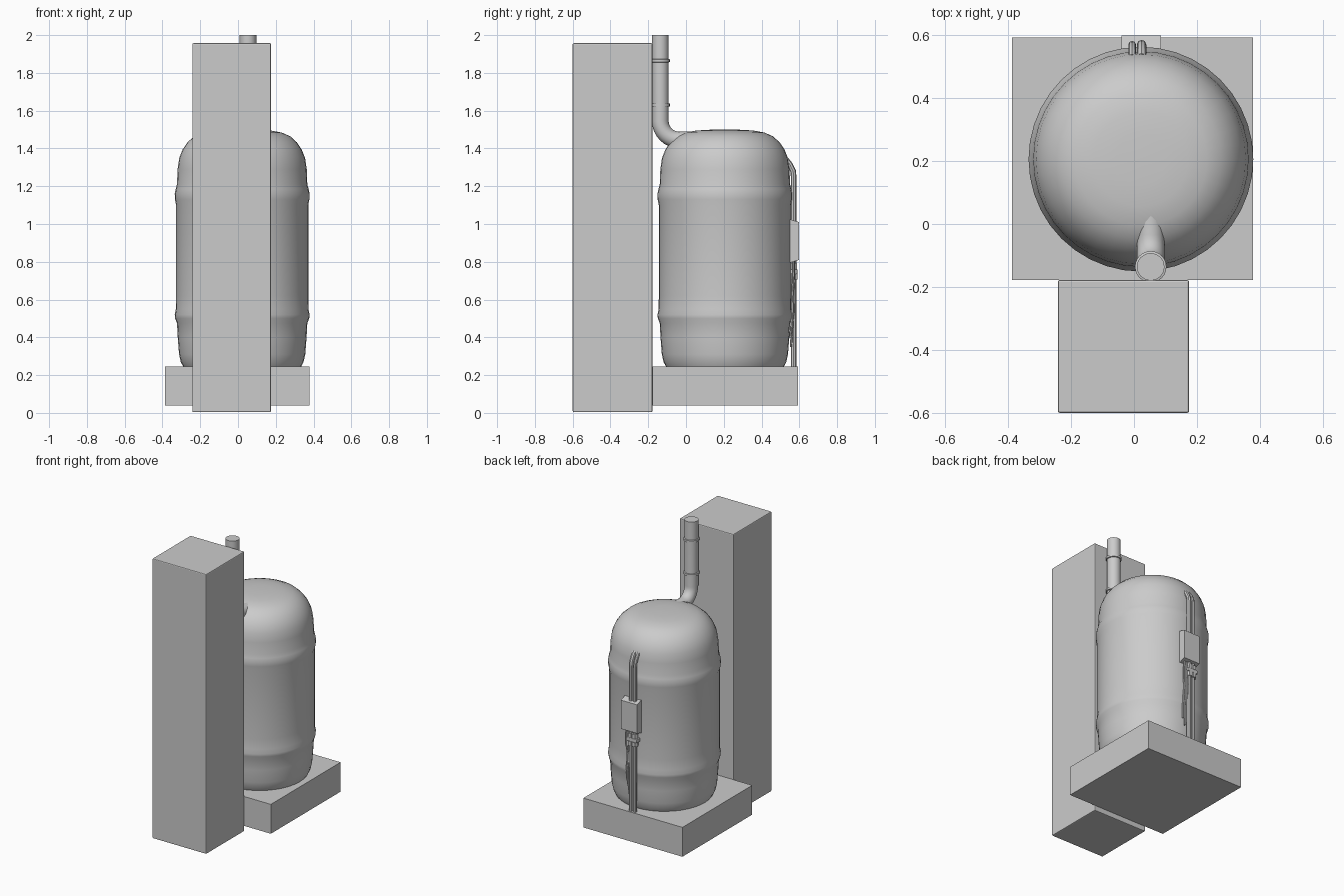
import bpy, bmesh, math
from mathutils import Vector

if "Cube" in bpy.data.objects:
    bpy.data.objects.remove(bpy.data.objects["Cube"])


def smooth(ob, angle=40):
    bpy.ops.object.select_all(action='DESELECT')
    ob.select_set(True)
    bpy.context.view_layer.objects.active = ob
    bpy.ops.object.shade_smooth_by_angle(angle=math.radians(angle))


def box(name, lo, hi, bevel=0.0):
    lo, hi = Vector(lo), Vector(hi)
    bpy.ops.mesh.primitive_cube_add(size=1, location=(lo + hi) / 2)
    ob = bpy.context.object
    ob.name = name
    ob.scale = hi - lo
    bpy.ops.object.transform_apply(location=False, rotation=False, scale=True)
    if bevel:
        m = ob.modifiers.new("bevel", 'BEVEL')
        m.width, m.segments = bevel, 2
    return ob


def lathe(name, profile, centre, segments):
    """Revolve (radius, z) points about a vertical axis and cap both ends."""
    bm = bmesh.new()
    rings = []
    for r, z in profile:
        rings.append([bm.verts.new((r * math.cos(2 * math.pi * i / segments),
                                    r * math.sin(2 * math.pi * i / segments), z))
                      for i in range(segments)])
    for a, b in zip(rings, rings[1:]):
        for i in range(segments):
            j = (i + 1) % segments
            bm.faces.new((a[i], a[j], b[j], b[i]))
    bm.faces.new(rings[0][::-1])
    bm.faces.new(rings[-1])
    me = bpy.data.meshes.new(name)
    bm.to_mesh(me)
    bm.free()
    ob = bpy.data.objects.new(name, me)
    ob.location = (*centre, 0)
    bpy.context.collection.objects.link(ob)
    smooth(ob)
    return ob


def tube(name, points, radius, resolution=4, spline_type='POLY'):
    cu = bpy.data.curves.new(name, 'CURVE')
    cu.dimensions = '3D'
    cu.bevel_depth, cu.bevel_resolution = radius, resolution
    cu.use_fill_caps = True
    sp = cu.splines.new(spline_type)
    sp.points.add(len(points) - 1)
    for p, co in zip(sp.points, points):
        p.co = (*co, 1)
    if spline_type == 'NURBS':
        sp.order_u, sp.use_endpoint_u, sp.resolution_u = 3, True, 4
    ob = bpy.data.objects.new(name, cu)
    bpy.context.collection.objects.link(ob)
    bpy.ops.object.select_all(action='DESELECT')
    ob.select_set(True)
    bpy.context.view_layer.objects.active = ob
    bpy.ops.object.convert(target='MESH')
    ob = bpy.context.object
    smooth(ob)
    return ob


# Tall cabinet and slab base
box("cabinet", (-0.242, -0.6, 0.004), (0.175, -0.178, 1.957), 0.006)
box("base_slab", (-0.387, -0.178, 0.04), (0.378, 0.592, 0.245))

# Tank with two swollen bands and rounded shoulders
lathe("tank", [(0.312, 0.245), (0.325, 0.27), (0.334, 0.31), (0.341, 0.40),
               (0.345, 0.475), (0.355, 0.50), (0.357, 0.52), (0.351, 0.55),
               (0.350, 0.62), (0.350, 1.10), (0.356, 1.13), (0.357, 1.16),
               (0.352, 1.185), (0.345, 1.21), (0.342, 1.29), (0.333, 1.35),
               (0.315, 1.395), (0.29, 1.432), (0.255, 1.464), (0.21, 1.484),
               (0.15, 1.495), (0.08, 1.499), (0.01, 1.5)], (0.022, 0.206), 40)

# Vent pipe: elbow out of the shoulder, then straight up
PX, PY, BEND = 0.053, -0.136, 0.10
elbow = [(PX, PY + BEND * (1 - math.cos(t)), 1.545 - BEND * math.sin(t))
         for t in [math.pi / 2 * k / 8 for k in range(9)]]
tube("vent_pipe", [(PX, PY, 2.0)] + elbow + [(PX, 0.03, 1.445)], 0.044, 6)
for z in (1.63, 1.865):
    lathe("pipe_ring", [(0.045, z - 0.009), (0.05, z - 0.007),
                        (0.05, z + 0.007), (0.045, z + 0.009)], (PX, PY), 24)

# Two service tubes running down the back, hooked into the tank at the top
TY = 0.57
for x, r in ((-0.006, 0.012), (0.024, 0.015)):
    tube("service_tube", [(x, 0.53, 1.34), (x, 0.55, 1.315), (x, TY - 0.003, 1.28),
                          (x, TY, 1.25), (x, TY, 0.24)], r, 2)
    # Hex nuts of the valve
    for z, nr in ((0.72, 0.023), (0.775, 0.021)):
        lathe("valve_nut", [(nr, z - 0.015), (nr, z + 0.015)], (x, TY), 6)
box("valve_body", (-0.033, 0.55, 0.735), (0.05, 0.59, 0.76), 0.004)

# Control box with the lower face sloping back to the tank
ctrl = box("control_box", (-0.04, 0.54, 0.81), (0.085, 0.598, 1.01))
for v in ctrl.data.vertices:
    if v.co.y < 0:
        v.co.z += 0.018 if v.co.z > 0 else -0.018

# Loose wires hanging beside the tubes
for x, dy, end in ((0.047, 0.0, 0.35), (0.058, -0.003, 0.40), (0.04, 0.006, 0.5)):
    tube("wire", [(x, 0.57, 0.82), (x + 0.012, 0.572 + dy, 0.72),
                  (x - 0.006, 0.564 + dy, 0.62), (x + 0.012, 0.568 + dy, 0.52),
                  (x, 0.555 + dy, end)], 0.006, 1, 'NURBS')
